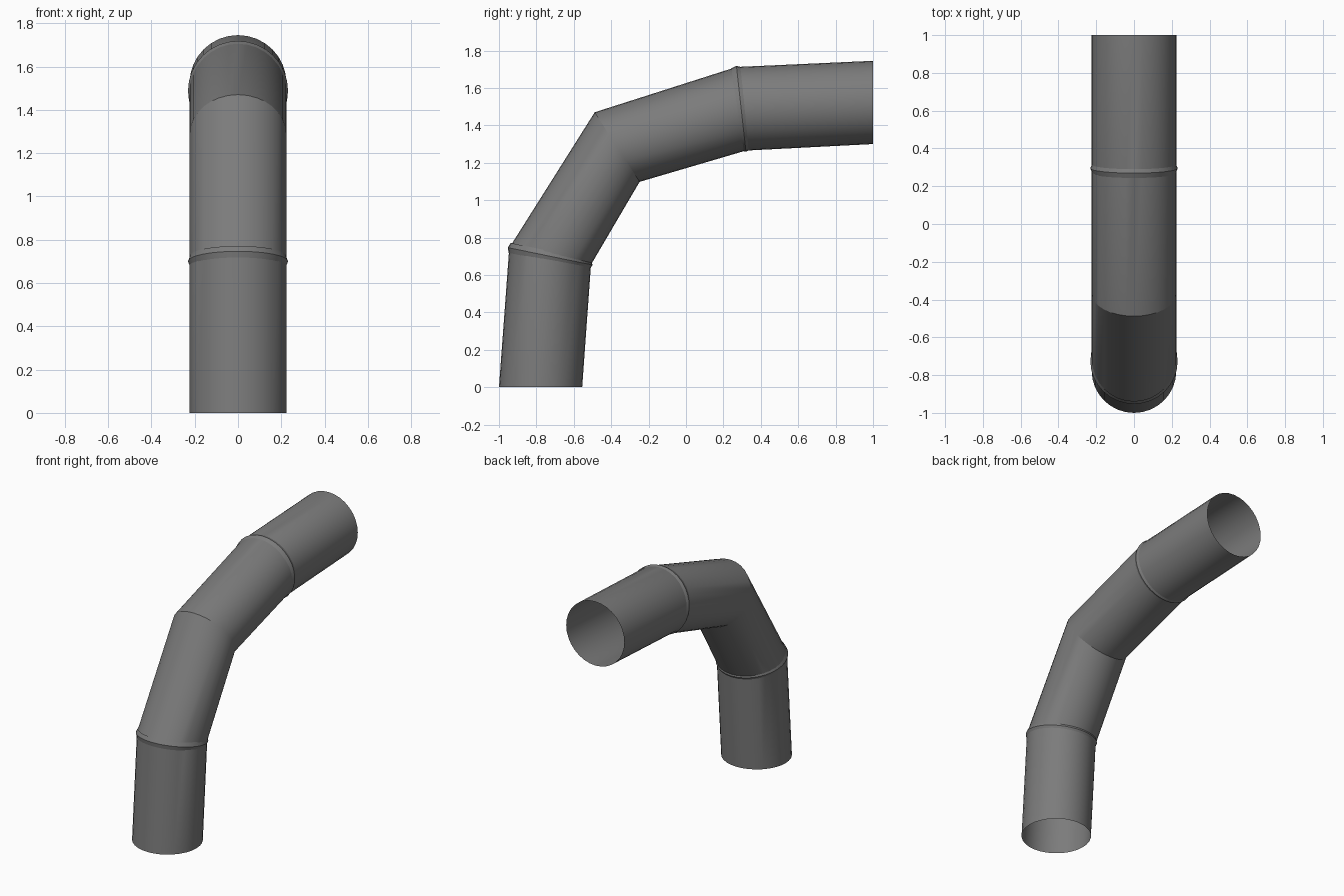
import bpy, bmesh
from math import cos, sin, pi, radians
from mathutils import Vector

if "Cube" in bpy.data.objects:
    bpy.data.objects.remove(bpy.data.objects["Cube"])

SIDES = 32
HALF_WIDTH = 0.224

# Mitred joints in the side plane: (outer y, z), (inner y, z)
joints = [((-1.0, 0.0), (-0.555, 0.0)),
          ((-0.945, 0.745), (-0.508, 0.655)),
          ((-0.488, 1.47), (-0.248, 1.098)),
          ((0.27, 1.712), (0.32, 1.265)),
          ((1.0, 1.745), (1.0, 1.30))]

dark = bpy.data.materials.new("dark_grey")
dark.diffuse_color = (0.2, 0.2, 0.2, 1)
dark.use_nodes = True
dark.node_tree.nodes["Principled BSDF"].inputs["Base Color"].default_value = dark.diffuse_color


def make_object(name, rings):
    """Bridge a list of point rings into one smooth open surface."""
    bm = bmesh.new()
    loops = [[bm.verts.new(p) for p in ring] for ring in rings]
    for a, b in zip(loops, loops[1:]):
        for i in range(len(a)):
            j = (i + 1) % len(a)
            bm.faces.new((a[i], a[j], b[j], b[i]))
    bmesh.ops.recalc_face_normals(bm, faces=bm.faces)
    mesh = bpy.data.meshes.new(name)
    bm.to_mesh(mesh)
    bm.free()
    mesh.materials.append(dark)
    obj = bpy.data.objects.new(name, mesh)
    bpy.context.collection.objects.link(obj)
    bpy.ops.object.select_all(action='DESELECT')
    obj.select_set(True)
    bpy.context.view_layer.objects.active = obj
    bpy.ops.object.shade_smooth_by_angle(angle=radians(15))
    return obj


def frame(joint):
    outer, inner = (Vector((0, *p)) for p in joint)
    return (outer + inner) / 2, (outer - inner) / 2


def ellipse(centre, up, half_x):
    return [centre + up * cos(2 * pi * i / SIDES)
            + Vector((half_x * sin(2 * pi * i / SIDES), 0, 0)) for i in range(SIDES)]


# Open bent pipe
make_object("bent_pipe", [ellipse(*frame(j), HALF_WIDTH) for j in joints])

# Low swollen seams around the first and last joints
for name, joint in (("lower_seam", joints[1]), ("upper_seam", joints[3])):
    centre, up = frame(joint)
    up.normalize()
    axis = up.cross(Vector((1, 0, 0)))
    make_object(name, [ellipse(centre + axis * offset, up * radius, radius)
                       for offset, radius in ((-0.027, 0.221), (0, 0.231), (0.027, 0.221))])
